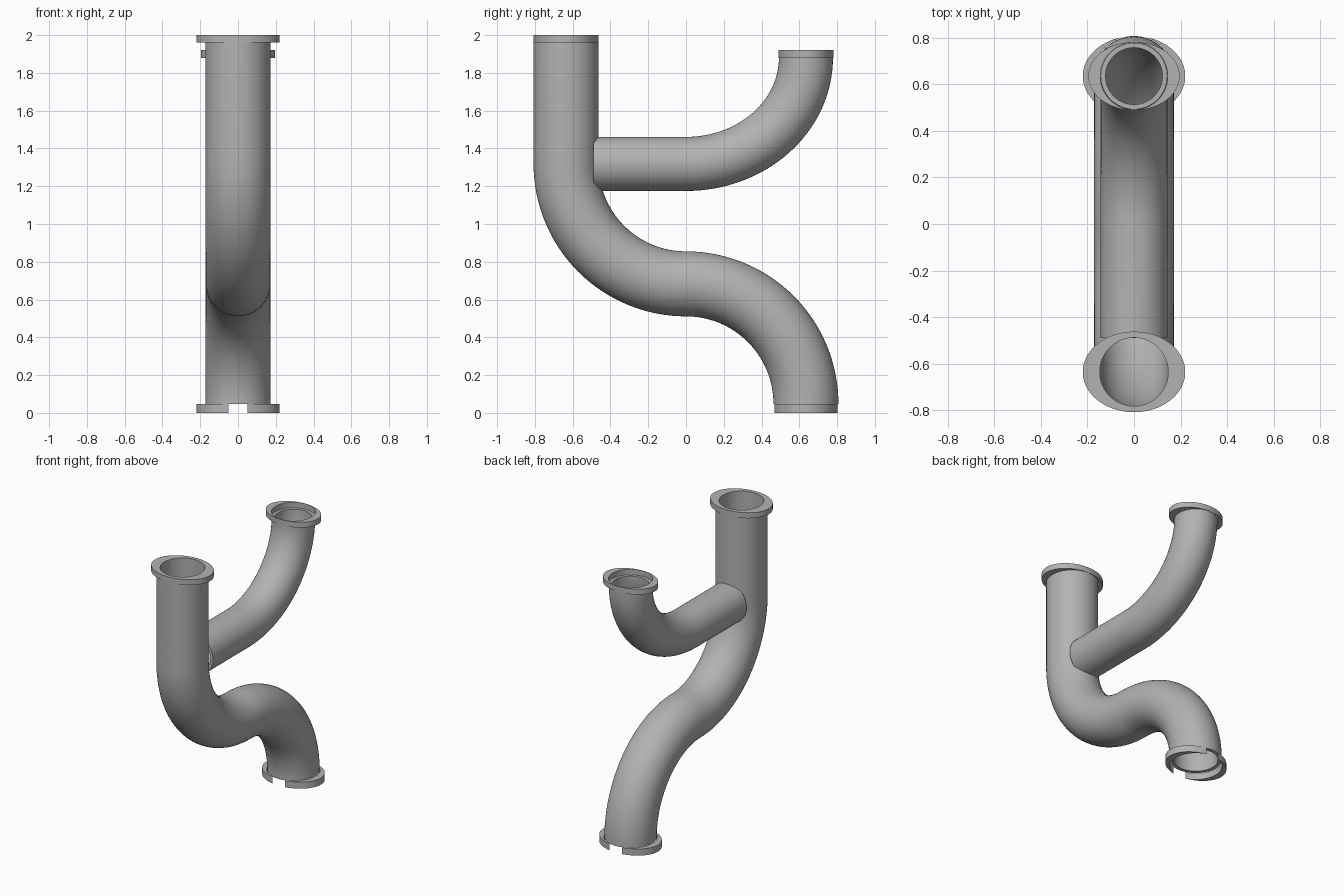
import bpy, bmesh
from math import sin, cos, pi, acos, radians
from mathutils import Vector

if "Cube" in bpy.data.objects:
    bpy.data.objects.remove(bpy.data.objects["Cube"])

grey = bpy.data.materials.new("pipe grey")
grey.use_nodes = True
colour = (0.45, 0.45, 0.45, 1)
grey.diffuse_color = colour
grey.node_tree.nodes["Principled BSDF"].inputs["Base Color"].default_value = colour

SIDES = 64
REACH = 0.635      # sideways offset of the pipe ends
BEND_BASE = 0.048  # height of the lower pipe end
MID = BEND_BASE + REACH
JOIN = MID + REACH  # height of the branch axis


def finish(name, bm):
    bmesh.ops.remove_doubles(bm, verts=bm.verts, dist=1e-5)
    bmesh.ops.recalc_face_normals(bm, faces=bm.faces)
    mesh = bpy.data.meshes.new(name)
    bm.to_mesh(mesh)
    bm.free()
    mesh.materials.append(grey)
    obj = bpy.data.objects.new(name, mesh)
    bpy.context.collection.objects.link(obj)
    bpy.ops.object.select_all(action='DESELECT')
    bpy.context.view_layer.objects.active = obj
    obj.select_set(True)
    bpy.ops.object.shade_smooth_by_angle(angle=radians(35))
    return obj


def bridge(bm, a, b, closed):
    n = len(a)
    for i in range(n if closed else n - 1):
        j = (i + 1) % n
        bm.faces.new((a[i], a[j], b[j], b[i]))


def arc(y, z, ry, rz, start, end, steps=32):
    """Points and tangents of an elliptical arc in the side plane."""
    out = []
    for i in range(steps + 1):
        t = radians(start + (end - start) * i / steps)
        way = 1 if end > start else -1
        out.append((Vector((0, y + ry * cos(t), z + rz * sin(t))),
                    Vector((0, -ry * sin(t), rz * cos(t))).normalized() * way))
    return out


def tube(name, path, outer, inner):
    """Hollow pipe swept along a path of (point, tangent)."""
    bm = bmesh.new()
    shells = []
    for r in (outer, inner):
        rings = []
        for p, tangent in path:
            side = Vector((1, 0, 0))
            up = tangent.cross(side)
            rings.append([bm.verts.new(p + r * (side * cos(a) + up * sin(a)))
                          for a in (2 * pi * k / SIDES for k in range(SIDES))])
        for a, b in zip(rings, rings[1:]):
            bridge(bm, a, b, True)
        shells.append(rings)
    for end in (0, -1):
        bridge(bm, shells[0][end], shells[1][end], True)
    return finish(name, bm)


def flange(name, y, z0, z1, rx, ry, hole, gap=0):
    """Oval collar with a round hole, optionally split front and back."""
    bm = bmesh.new()
    t_out, t_in = acos(gap / rx), acos(gap / hole)
    for side in (1, -1):
        loops = []
        for a, b, limit, z in ((rx, ry, t_out, z0), (rx, ry, t_out, z1),
                               (hole, hole, t_in, z1), (hole, hole, t_in, z0)):
            loops.append([bm.verts.new((side * a * cos(u * limit), y + b * sin(u * limit), z))
                          for u in (2 * k / SIDES - 1 for k in range(SIDES + 1))])
        for a, b in zip(loops, loops[1:] + loops[:1]):
            bridge(bm, a, b, False)
        if gap:
            for end in (0, -1):
                bm.faces.new([loop[end] for loop in loops])
    return finish(name, bm)


# Main pipe: straight down, then an S-bend to the back
down = Vector((0, 0, -1))
main = [(Vector((0, -REACH, 2)), down)]
main += arc(0, JOIN, REACH, REACH, 180, 270)
main += arc(0, BEND_BASE, REACH, REACH, 90, 0)[1:]
tube("main_pipe", main, 0.172, 0.147)

# Branch pipe: level run, then a bend upwards
BRANCH_TOP = 1.88
branch = [(Vector((0, -0.49, JOIN)), Vector((0, 1, 0)))]
branch += arc(0, BRANCH_TOP, REACH, BRANCH_TOP - JOIN, 270, 360)
tube("branch_pipe", branch, 0.143, 0.122)

# Oval collars at the three open ends
flange("top_flange", -REACH, 1.96, 2, 0.22, 0.173, 0.147)
flange("branch_flange", REACH, BRANCH_TOP, 1.92, 0.196, 0.1465, 0.1445)
flange("bottom_flange", REACH, 0, BEND_BASE, 0.22, 0.1717, 0.1745, gap=0.05)
